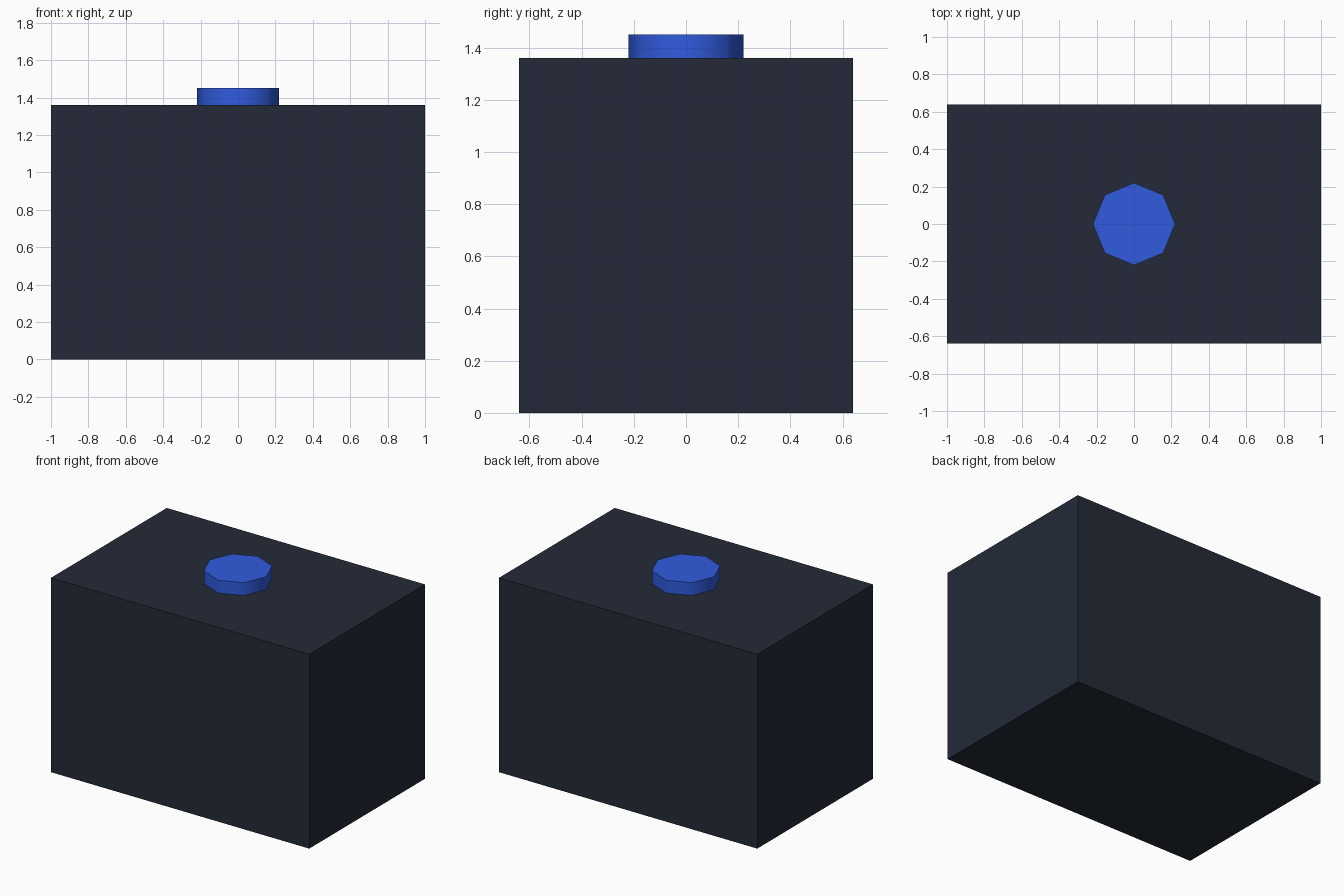
import bpy
from math import radians

if "Cube" in bpy.data.objects:
    bpy.data.objects.remove(bpy.data.objects["Cube"])


def paint(obj, name, color):
    mat = bpy.data.materials.new(name)
    mat.diffuse_color = color
    mat.use_nodes = True
    mat.node_tree.nodes["Principled BSDF"].inputs["Base Color"].default_value = mat.diffuse_color
    obj.data.materials.append(mat)


WIDTH, DEPTH, HEIGHT = 2.0, 1.28, 1.36
CAP_RADIUS, CAP_HEIGHT = 0.22, 0.09

# Dark rectangular body standing on the ground
bpy.ops.mesh.primitive_cube_add(size=1, location=(0, 0, HEIGHT / 2))
body = bpy.context.object
body.name = "body"
body.scale = (WIDTH, DEPTH, HEIGHT)
bpy.ops.object.transform_apply(location=False, rotation=False, scale=True)
paint(body, "dark_slate", (0.017, 0.023, 0.040, 1))

# Eight-sided blue cap on the top, corners on the x and y axes
bpy.ops.mesh.primitive_cylinder_add(vertices=8, radius=CAP_RADIUS, depth=CAP_HEIGHT,
                                    location=(0, 0, HEIGHT + CAP_HEIGHT / 2))
cap = bpy.context.object
cap.name = "top_cap"
bpy.ops.object.shade_smooth_by_angle(angle=radians(50))
paint(cap, "blue", (0.030, 0.105, 0.730, 1))
